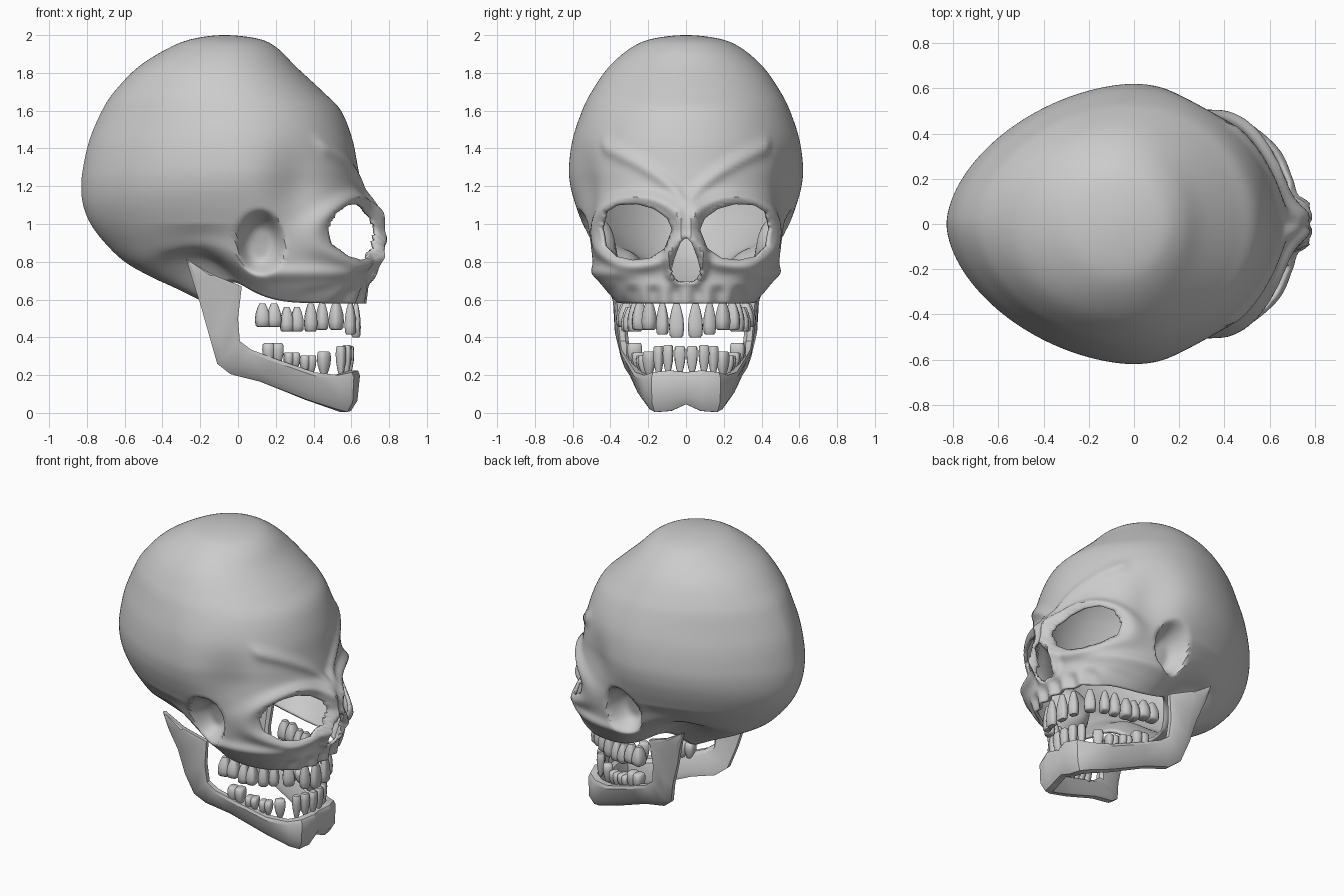
import bpy, bmesh, math
from math import sin, cos, pi, exp
from mathutils import Vector
from mathutils.geometry import intersect_point_line

if "Cube" in bpy.data.objects:
    bpy.data.objects.remove(bpy.data.objects["Cube"])

bone = bpy.data.materials.new("bone_grey")
bone.diffuse_color = (.52, .52, .52, 1)
bone.use_nodes = True
bone.node_tree.nodes["Principled BSDF"].inputs["Base Color"].default_value = bone.diffuse_color


def make(name, verts, faces, angle=35):
    me = bpy.data.meshes.new(name)
    me.from_pydata(verts, [], faces)
    bm = bmesh.new()
    bm.from_mesh(me)
    bmesh.ops.recalc_face_normals(bm, faces=bm.faces)
    bm.to_mesh(me)
    bm.free()
    me.materials.append(bone)
    ob = bpy.data.objects.new(name, me)
    bpy.context.collection.objects.link(ob)
    bpy.ops.object.select_all(action='DESELECT')
    ob.select_set(True)
    bpy.context.view_layer.objects.active = ob
    bpy.ops.object.shade_smooth_by_angle(angle=math.radians(angle))
    return ob


def loft(rings, cap_start=True, cap_end=True):
    n = len(rings[0])
    verts = [p for r in rings for p in r]
    faces = [(i * n + j, i * n + (j + 1) % n, (i + 1) * n + (j + 1) % n, (i + 1) * n + j)
             for i in range(len(rings) - 1) for j in range(n)]
    if cap_start:
        faces.append(tuple(range(n)))
    if cap_end:
        faces.append(tuple(range(len(verts) - n, len(verts))))
    return verts, faces


def step(v, a, b):
    t = max(0, min(1, (v - a) / (b - a)))
    return t * t * (3 - 2 * t)


def bump(v, c, s):
    return exp(-((v - c) / s) ** 2)


# Skull shell: horizontal slices (z, back x, front x, half width)
ROWS = [(2.0, -.07, -.07, 0), (1.98, -.24, .11, .18), (1.93, -.37, .21, .295),
        (1.83, -.53, .31, .41), (1.7, -.655, .45, .50), (1.6, -.72, .545, .55),
        (1.45, -.785, .605, .60), (1.3, -.82, .635, .62), (1.2, -.83, .655, .612),
        (1.1, -.82, .68, .585), (1.0, -.78, .685, .55), (.9, -.705, .69, .52),
        (.8, -.60, .70, .50), (.72, -.46, .69, .475), (.66, -.33, .69, .44),
        (.58, -.17, .68, .37)]


def sculpt(x, y, z):
    a, side = abs(y), (1 if y >= 0 else -1)
    # lower rim rises towards the jaw hinge
    if z < 1.0:
        low = .58 + .2 * bump(x, -.2, .26) * step(a, .1, .32)
        z = low + (z - .58) * (1 - low) / .42
    front = step(x, .2, .42)
    # raised orbit rim, brow folds and cheekbone
    e = math.hypot((a - .25) / .2, (z - .96) / .155)
    out = .03 * bump(e, 1.18, .2) * front
    fold = 1.08 + .55 * a ** .6
    out += .02 * bump(z, fold, .04) * front * step(.47 - a, 0, .06)
    out += .025 * bump(z, .74, .04) * step(x, 0, .2) * step(a, .2, .35)
    r = math.hypot(x, a) or 1
    x, a = x + out * x / r, a + out * a / r
    # nose bridge with a central groove, nasal rim
    nose = (bump(y, 0, .09) - .35 * bump(y, 0, .03)) * step(z, .8, .92) * step(1.2 - z, 0, .16) * .085
    n = math.hypot(y / .075, (z - .81) / .13)
    x += front * (nose + .05 * bump(n, 1.2, .3) * step(z, .66, .74) * step(.97 - z, 0, .12))
    # notch under the nose and fluting above the teeth
    x -= .025 * front * step(.69 - z, 0, .06) * (1 - cos(a * 55)) / 2
    # flat temple and deep pit behind the orbit
    if a > .2:
        a -= .045 * bump(x, .3, .13) * bump(z, 1.18, .2)
        d = 1 - ((x - .12) / .135) ** 2 - ((z - .9) / .185) ** 2
        a -= .12 * step(d, 0, .9)
    return x, a * side, z


N, SUB = 200, 7
pts = [(1.98, .11, -.24, -.18)] + ROWS + [tuple(2 * p - q for p, q in zip(ROWS[-1], ROWS[-2]))]
slices = []
for i in range(1, len(pts) - 2):
    for k in range(SUB):
        t = k / SUB
        slices.append([.5 * (2 * b + (c - a) * t + (2 * a - 5 * b + 4 * c - d) * t * t
                             + (3 * b - a - 3 * c + d) * t ** 3)
                       for a, b, c, d in zip(*pts[i - 1:i + 3])])
slices.append(ROWS[-1])
rings = []
for z, xb, xf, w in slices[1:]:
    cx = -.07 + .07 * step(2 - z, 0, .6) + .1 * step(1.2 - z, 0, .4) + .1 * step(.8 - z, 0, .22)
    ring = []
    for j in range(N):
        t = 2 * pi * (j + .5) / N
        c, s = cos(t), sin(t)
        p = 2 + .45 * step(1.25 - z, 0, .4) if c > 0 else 2 - .25 * step(1.9 - z, 0, .4)
        r = (abs(c) ** p + abs(s) ** p) ** (-1 / p)
        ring.append(sculpt(cx + c * r * ((xf - cx) if c > 0 else (cx - xb)), s * r * w, z))
    rings.append(ring)
verts, faces = loft(rings, False, False)
verts.append((-.07, 0, 2.0))
faces += [(j, (j + 1) % N, len(verts) - 1) for j in range(N)]

# Eye and nose openings: outlines in (y, z); drop faces inside, pull the rim onto the outline
EYE = [(.075, .97), (.10, 1.03), (.17, 1.08), (.26, 1.105), (.36, 1.10), (.425, 1.06), (.45, .98),
       (.43, .89), (.37, .83), (.28, .81), (.19, .82), (.115, .87)]
NOSE = [(0, .93), (.03, .90), (.06, .82), (.078, .75), (.07, .70), (.035, .685), (0, .70),
        (-.035, .685), (-.07, .70), (-.078, .75), (-.06, .82), (-.03, .90)]
HOLES = [[Vector(p) for p in h] for h in (EYE, [(-y, z) for y, z in EYE], NOSE)]


def inside(p, poly):
    hit = False
    for a, b in zip(poly, poly[1:] + poly[:1]):
        if (a.y > p.y) != (b.y > p.y) and p.x < (b.x - a.x) * (p.y - a.y) / (b.y - a.y) + a.x:
            hit = not hit
    return hit


def nearest(p, poly):
    best = []
    for a, b in zip(poly, poly[1:] + poly[:1]):
        q, t = intersect_point_line(p, a, b)
        best.append(a.lerp(b, max(0, min(1, t))))
    return min(best, key=lambda q: (q - p).length)


kept, rim = [], {}
for f in faces:
    c = sum((Vector(verts[i]) for i in f), Vector()) / len(f)
    hole = None
    if c.x > .3 and .65 < c.z < 1.15:
        hole = next((h for h in HOLES if inside(Vector((c.y, c.z)), h)), None)
    if hole:
        rim.update({i: hole for i in f})
    else:
        kept.append(f)
used = {i for f in kept for i in f}
for i, hole in rim.items():
    if i in used:
        x, y, z = verts[i]
        q = nearest(Vector((y, z)), hole)
        verts[i] = (x, q.x, q.y)
order = {i: k for k, i in enumerate(sorted(used))}
skull = make("skull", [verts[i] for i in sorted(used)],
             [tuple(order[i] for i in f) for f in kept], 40)
sol = skull.modifiers.new("wall", 'SOLIDIFY')
sol.thickness, sol.offset = .02, -1

# Jaw: sections (upper x, z, lower x, z, y, thickness, turn in degrees, inward lean)
JAW = [(-.25, .80, -.275, .815, .41, .03, 0, 0), (-.13, .73, -.24, .70, .395, .05, 0, 0),
       (.02, .67, -.195, .56, .36, .05, 0, 0), (.0, .5, -.15, .40, .345, .06, 0, 0),
       (.01, .38, -.11, .26, .335, .06, 0, .03), (.07, .335, -.04, .205, .325, .07, 0, .05),
       (.2, .285, .12, .165, .295, .075, 5, .05), (.4, .215, .36, .07, .25, .085, 15, .05),
       (.52, .20, .51, .02, .205, .09, 35, .03), (.585, .215, .56, .005, .165, .09, 60, .01),
       (.615, .225, .575, .01, .08, .09, 85, 0), (.595, .215, .57, .045, 0, .08, 90, 0)]
OCT = [(1, .45), (.75, .8), (-.5, 1.05), (-1, .5), (-1, -.5), (-.5, -1), (.75, -1), (1, -.5)]
rings = []
for ax, az, bx, bz, y, th, turn, lean in JAW:
    up, lo = Vector((ax, y, az)), Vector((bx, y - lean, bz))
    n = Vector((sin(math.radians(turn)), cos(math.radians(turn)), 0)) * th / 2
    rings.append([(up + lo) / 2 + (up - lo) / 2 * u + n * v for u, v in OCT])
jaw = make("jaw", *loft(rings, True, False), 30)
mir = jaw.modifiers.new("mirror", 'MIRROR')
mir.use_axis = (False, True, False)
mir.merge_threshold = .002


# Teeth: (x, y, gum z, tip z, width, depth, turn, roots)
def tooth(name, x, y, gum, tip, w, d, turn, roots):
    vs, fs = [], []
    c, sn = cos(math.radians(turn)), sin(math.radians(turn))
    for k in range(roots):
        off = (k - (roots - 1) / 2) * w / roots
        rw = w / roots * (1.25 if roots > 1 else 1)
        rg = []
        for t, s in ((0, .7), (.06, .92), (.3, 1), (.55, .92), (.8, .68), (1, .4)):
            ring = []
            for j in range(12):
                a = 2 * pi * j / 12
                u = math.copysign(abs(cos(a)) ** .6, cos(a)) * rw / 2 * s + off
                v = math.copysign(abs(sin(a)) ** .6, sin(a)) * d / 2 * s
                ring.append((x + u * c + v * sn, y - u * sn + v * c, tip + (gum - tip) * t))
            rg.append(ring)
        v2, f2 = loft(rg)
        fs += [tuple(i + len(vs) for i in f) for f in f2]
        vs += v2
    m = make(name, vs, fs, 50).modifiers.new("mirror", 'MIRROR')
    m.use_axis = (False, True, False)
    m.use_mirror_merge = False


UPPER = [(.625, .05, .58, .40, .08, .05, 85, 1), (.595, .125, .58, .415, .065, .055, 70, 1),
         (.52, .195, .59, .44, .075, .07, 45, 1), (.445, .245, .585, .44, .06, .08, 20, 1),
         (.385, .27, .58, .43, .065, .08, 15, 1), (.285, .295, .56, .43, .11, .09, 10, 2),
         (.16, .32, .58, .455, .125, .09, 8, 2)]
LOWER = [(.59, .032, .21, .355, .06, .05, 90, 1), (.575, .095, .21, .36, .055, .05, 75, 1),
         (.545, .145, .20, .355, .05, .05, 60, 1), (.455, .195, .20, .325, .07, .06, 40, 1),
         (.37, .225, .21, .305, .075, .07, 15, 2), (.285, .25, .23, .32, .075, .08, 12, 2),
         (.185, .275, .25, .37, .1, .08, 8, 2)]
for label, row in (("upper_tooth", UPPER), ("lower_tooth", LOWER)):
    for i, spec in enumerate(row):
        tooth(f"{label}_{i + 1}", *spec)
